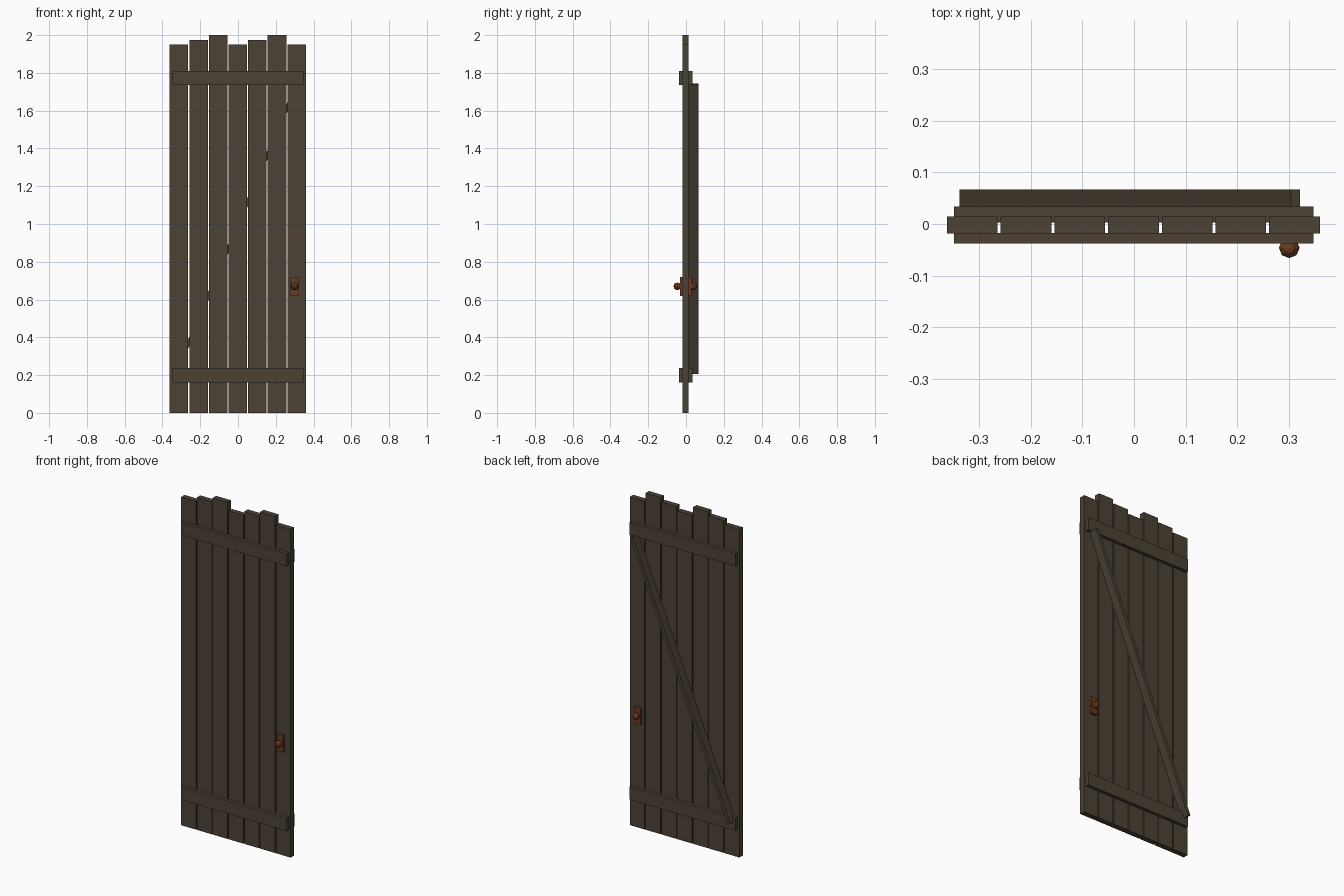
import bpy, bmesh, math
from mathutils import Matrix

if "Cube" in bpy.data.objects:
    bpy.data.objects.remove(bpy.data.objects["Cube"])


def material(name, rgb):
    m = bpy.data.materials.new(name)
    m.diffuse_color = (*rgb, 1)
    m.use_nodes = True
    m.node_tree.nodes["Principled BSDF"].inputs["Base Color"].default_value = m.diffuse_color
    return m


wood = material("dark_wood", (0.072, 0.055, 0.036))
copper = material("rusty_copper", (0.15, 0.045, 0.015))


def finish(bm, name, mat):
    me = bpy.data.meshes.new(name)
    bm.to_mesh(me)
    bm.free()
    me.materials.append(mat)
    ob = bpy.data.objects.new(name, me)
    bpy.context.collection.objects.link(ob)
    return ob


def box(name, x, y, z, mat, tilt=0.0):
    """Box from (min, max) ranges, optionally tilted about its own y axis."""
    size = [b - a for a, b in (x, y, z)]
    mid = [(a + b) / 2 for a, b in (x, y, z)]
    bm = bmesh.new()
    bmesh.ops.create_cube(bm, size=1, matrix=Matrix.Diagonal((*size, 1)))
    ob = finish(bm, name, mat)
    ob.location = mid
    ob.rotation_euler.y = tilt
    return ob


# Seven upright planks with uneven tops and narrow gaps
pitch, width = 0.1038, 0.098
for i, top in enumerate((1.95, 1.975, 2.0, 1.95, 1.975, 2.0, 1.95)):
    left = -0.3615 + i * pitch
    box(f"plank_{i + 1}", (left, left + width), (-0.018, 0.0145), (0, top), wood)

# Horizontal battens on both faces
for label, z in (("lower", (0.162, 0.238)), ("upper", (1.735, 1.81))):
    box(f"front_batten_{label}", (-0.348, 0.347), (-0.038, -0.017), z, wood)
    box(f"back_batten_{label}", (-0.348, 0.347), (0.003, 0.034), z, wood)

# Diagonal brace across the back
cx, cz, length, thick = -0.008, 0.975, 1.661, 0.019
box("diagonal_brace", (cx - thick / 2, cx + thick / 2), (0.012, 0.0665),
    (cz - length / 2, cz + length / 2), wood, tilt=math.radians(22.7))

# Handle plates and faceted knobs on both faces
for label, plate_y, knob_y in (("front", (-0.033, -0.017), -0.046),
                               ("back", (0.013, 0.028), 0.039)):
    box(f"{label}_handle_plate", (0.279, 0.319), plate_y, (0.62, 0.72), copper)
    bm = bmesh.new()
    bmesh.ops.create_uvsphere(bm, u_segments=8, v_segments=6, radius=0.02)
    knob = finish(bm, f"{label}_knob", copper)
    knob.location = (0.30, knob_y, 0.67)
